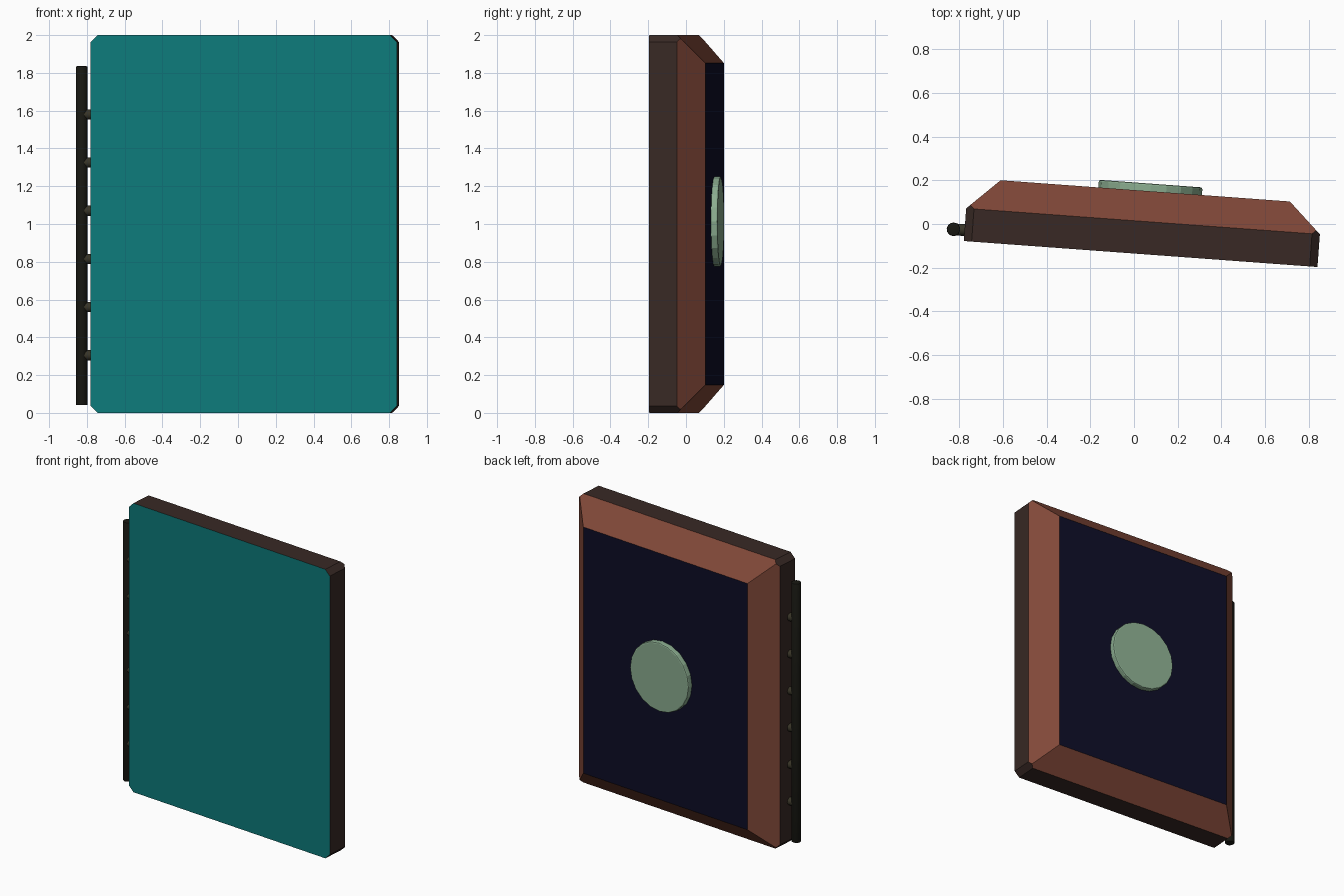
import bpy, bmesh
from math import radians, pi
from mathutils import Matrix, Vector

if "Cube" in bpy.data.objects:
    bpy.data.objects.remove(bpy.data.objects["Cube"])

W, H, SLAB, DEPTH, INSET, CLIP = 1.625, 2.0, 0.15, 0.29, 0.148, 0.036
# Local frame: x along the panel, y through its thickness, slightly turned
FRAME = Matrix.Translation((-0.78, -0.078, 0)) @ Matrix.Rotation(radians(-4.2), 4, 'Z')


def material(name, rgb):
    m = bpy.data.materials.new(name)
    m.diffuse_color = (*rgb, 1)
    m.use_nodes = True
    m.node_tree.nodes["Principled BSDF"].inputs["Base Color"].default_value = m.diffuse_color
    return m


def finish(name, bm, mats, smooth=False):
    bmesh.ops.recalc_face_normals(bm, faces=bm.faces)
    me = bpy.data.meshes.new(name)
    bm.to_mesh(me)
    bm.free()
    for m in mats:
        me.materials.append(m)
    ob = bpy.data.objects.new(name, me)
    bpy.context.collection.objects.link(ob)
    ob.matrix_world = FRAME
    if smooth:
        bpy.context.view_layer.objects.active = ob
        ob.select_set(True)
        bpy.ops.object.shade_smooth_by_angle(angle=radians(35))
        ob.select_set(False)
    return ob


def cylinder(name, radius, length, sides, centre, axis, mat, bevel=0.0, smooth=False):
    bm = bmesh.new()
    rot = Vector((0, 0, 1)).rotation_difference(Vector(axis)).to_matrix().to_4x4()
    bmesh.ops.create_cone(bm, cap_ends=True, segments=sides, radius1=radius,
                          radius2=radius, depth=length)
    if bevel:
        rims = [e for e in bm.edges if abs(e.verts[0].co.z - e.verts[1].co.z) < 1e-5]
        bmesh.ops.bevel(bm, geom=rims, offset=bevel, segments=2, profile=0.5, affect='EDGES')
    bm.transform(Matrix.Translation(centre) @ rot)
    return finish(name, bm, [mat], smooth)


teal = material("teal", (0.004, 0.2, 0.2))
dark_brown = material("dark_brown", (0.04, 0.022, 0.018))
brown = material("brown", (0.22, 0.065, 0.04))
navy = material("navy", (0.004, 0.004, 0.02))
green = material("pale_green", (0.26, 0.42, 0.28))
black = material("black", (0.009, 0.009, 0.006))
olive = material("olive", (0.04, 0.035, 0.02))

# Body: slab with a tapered back, lofted through three rectangles
bm = bmesh.new()
rings = []
for y, i in ((0, 0), (SLAB, 0), (DEPTH, INSET)):
    rings.append([bm.verts.new((x, y, z)) for x, z in
                  ((i, i), (W - i, i), (W - i, H - i), (i, H - i))])
bm.faces.new(rings[0])
bm.faces.new(rings[2])
for a, b in zip(rings, rings[1:]):
    for k in range(4):
        bm.faces.new((a[k], a[(k + 1) % 4], b[(k + 1) % 4], b[k]))

# Clip the four corners
for sx in (-1, 1):
    for sz in (-1, 1):
        corner = Vector((W / 2 + sx * (W / 2 - CLIP), 0, H / 2 + sz * H / 2))
        bmesh.ops.bisect_plane(bm, geom=bm.verts[:] + bm.edges[:] + bm.faces[:],
                               plane_co=corner, plane_no=(sx, 0, sz), clear_outer=True)
        bmesh.ops.holes_fill(bm, edges=[e for e in bm.edges if e.is_boundary], sides=0)
bmesh.ops.recalc_face_normals(bm, faces=bm.faces)

# Colour by direction: front, edges, slopes, back
for f in bm.faces:
    n = f.normal.y
    f.material_index = 0 if n < -0.9 else 3 if n > 0.9 else 2 if n > 0.3 else 1
finish("panel_body", bm, [teal, dark_brown, brown, navy])

# Round button on the back
cylinder("back_disc", 0.238, 0.07, 20, (0.835, DEPTH, 1.013), (0, 1, 0), green, 0.008)

# Hinge rod and its pegs along the left edge
cylinder("hinge_rod", 0.031, 1.795, 16, (-0.051, 0.05, 0.938), (0, 0, 1), black, 0.006, True)
for k in range(6):
    cylinder(f"hinge_peg_{k + 1}", 0.027, 0.06, 12, (-0.008, 0.05, 0.305 + 0.255 * k),
             (1, 0, 0), olive, 0, True)
